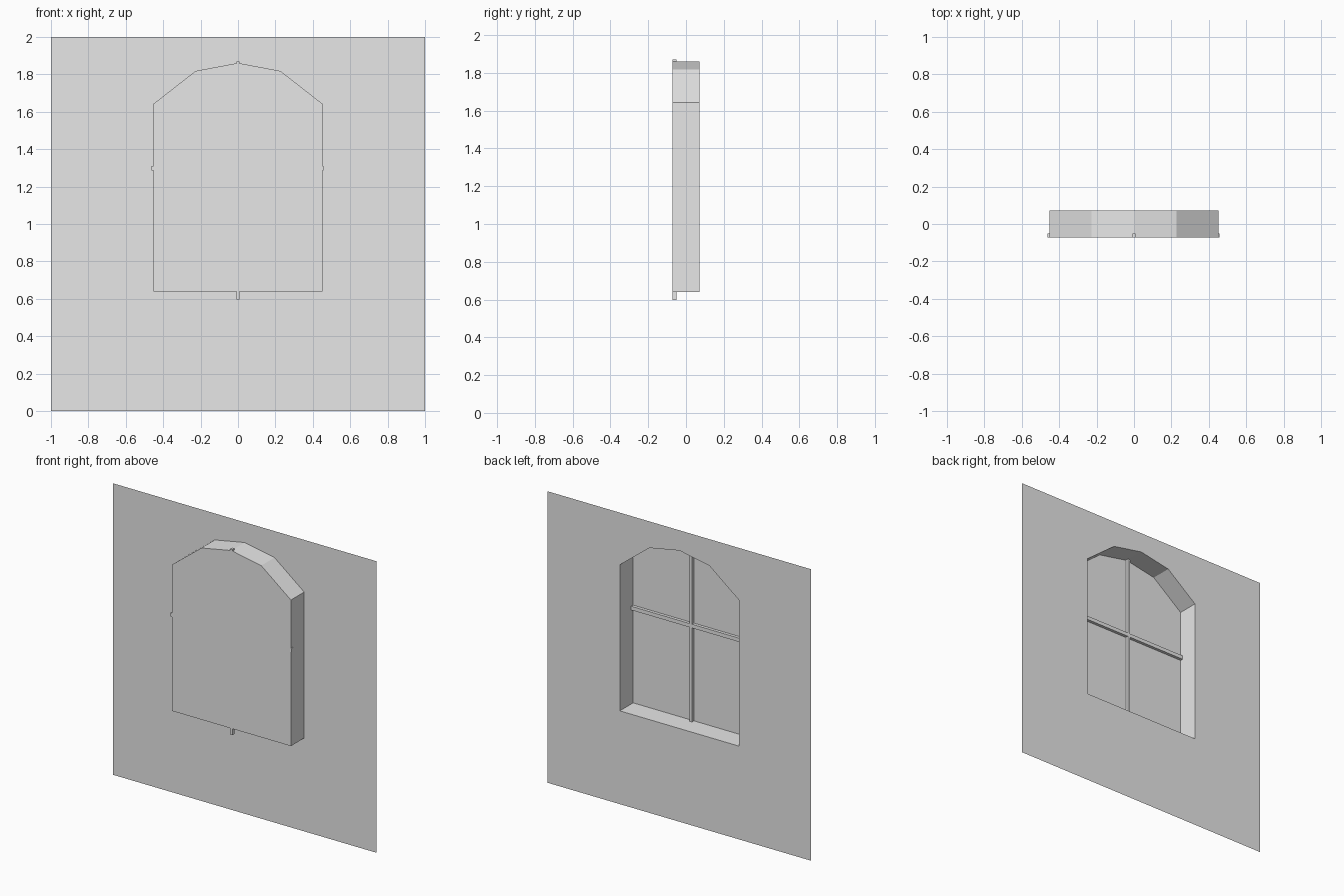
import bpy

if "Cube" in bpy.data.objects:
    bpy.data.objects.remove(bpy.data.objects["Cube"])

grey = bpy.data.materials.new("light grey")
grey.diffuse_color = (0.8, 0.8, 0.8, 1)
grey.use_nodes = True
grey.node_tree.nodes["Principled BSDF"].inputs["Base Color"].default_value = grey.diffuse_color

BACK, FRONT = 0.072, -0.072
# right half of the arched opening, from bottom centre up to the apex (x, z)
HALF = [(0, 0.64), (0.452, 0.64), (0.452, 1.642), (0.227, 1.818), (0, 1.861)]
ARCH = HALF + [(-x, z) for x, z in HALF[-2:0:-1]]


def make(name, verts, faces):
    me = bpy.data.meshes.new(name)
    me.from_pydata(verts, [], faces)
    me.materials.append(grey)
    ob = bpy.data.objects.new(name, me)
    bpy.context.collection.objects.link(ob)
    return ob


def bar(name, x0, x1, y0, y1, z0, z1):
    verts = [(x, y, z) for x in (x0, x1) for y in (y0, y1) for z in (z0, z1)]
    faces = [(0, 1, 3, 2), (4, 6, 7, 5), (0, 4, 5, 1),
             (2, 3, 7, 6), (0, 2, 6, 4), (1, 5, 7, 3)]
    return make(name, verts, faces)


# wall sheet: two halves meeting around the opening, facing the back
right = [(0, 0), (1, 0), (1, 2), (0, 2)] + HALF[::-1]
left = [(-x, z) for x, z in right]
n = len(right)
make("wall", [(x, BACK, z) for x, z in right + left],
     [list(range(n))[::-1], list(range(n, 2 * n))])

# reveal: sides of the recess, facing inward
m = len(ARCH)
make("window_reveal",
     [(x, y, z) for y in (FRONT, BACK) for x, z in ARCH],
     [(i, i + m, (i + 1) % m + m, (i + 1) % m) for i in range(m)])

# pane closing the front of the recess
make("window_pane", [(x, FRONT, z) for x, z in ARCH], [list(range(m))[::-1]])

# crossing glazing bars just behind the pane, poking through the reveal
bar("vertical_bar", -0.009, 0.009, FRONT + 0.0005, -0.051, 0.597, 1.87)
bar("horizontal_bar", -0.462, 0.456, FRONT + 0.0005, -0.051, 1.285, 1.311)
